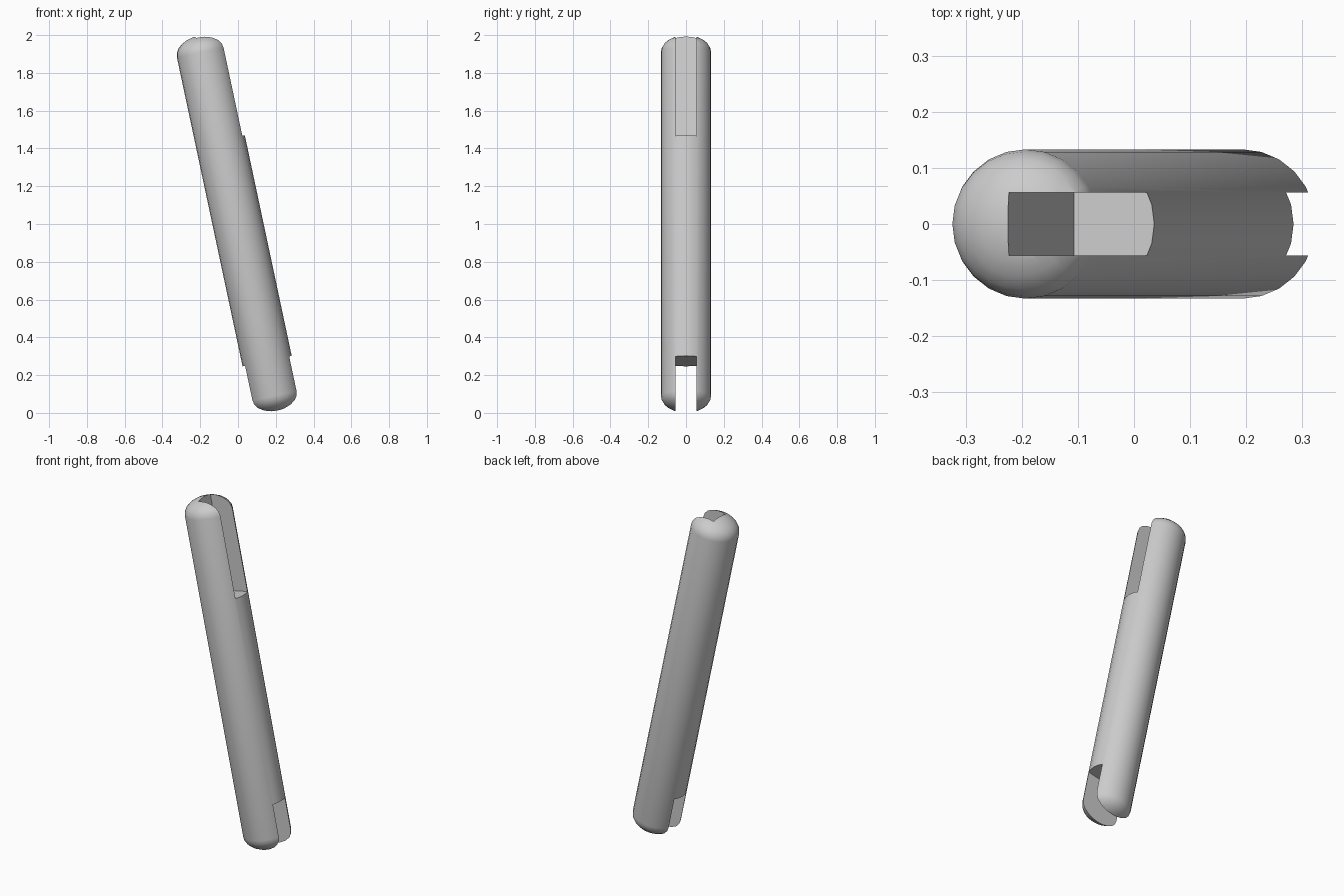
import bpy, bmesh, math
from mathutils import Matrix

cube = bpy.data.objects.get("Cube")
if cube:
    bpy.data.objects.remove(cube, do_unlink=True)

RADIUS, HALF, DOME = 0.133, 0.93, 0.088   # rod radius, half length to dome base, dome height
SIDES, RINGS = 24, 6
SLOT = 0.0565                             # half width of both slots
TILT = Matrix.Translation((0, 0, 1)) @ Matrix.Rotation(math.radians(-12), 4, 'Y')

grey = bpy.data.materials.new("plain_grey")
grey.use_nodes = True
colour = (0.6, 0.6, 0.6, 1)
grey.diffuse_color = colour
grey.node_tree.nodes["Principled BSDF"].inputs["Base Color"].default_value = colour


def add_object(name, bm):
    mesh = bpy.data.meshes.new(name)
    bmesh.ops.recalc_face_normals(bm, faces=bm.faces)
    bm.to_mesh(mesh)
    bm.free()
    mesh.materials.append(grey)
    obj = bpy.data.objects.new(name, mesh)
    bpy.context.collection.objects.link(obj)
    obj.matrix_world = TILT
    return obj


def slot_cutter(name, x0, x1, z0, z1):
    bm = bmesh.new()
    bmesh.ops.create_cube(bm, size=1)
    bmesh.ops.scale(bm, vec=(x1 - x0, 2 * SLOT, z1 - z0), verts=bm.verts)
    bmesh.ops.translate(bm, vec=((x0 + x1) / 2, 0, (z0 + z1) / 2), verts=bm.verts)
    obj = add_object(name, bm)
    obj.hide_render = True
    obj.hide_viewport = True
    return obj


# Rod with shallow domed ends, spun from half a profile
dome = [(RADIUS * math.cos(a), HALF + DOME * math.sin(a))
        for a in (i * math.pi / 2 / RINGS for i in range(RINGS))]
profile = [(0, -HALF - DOME)] + [(r, -z) for r, z in reversed(dome)] + dome + [(0, HALF + DOME)]
bm = bmesh.new()
verts = [bm.verts.new((r, 0, z)) for r, z in profile]
edges = [bm.edges.new(pair) for pair in zip(verts, verts[1:])]
bmesh.ops.spin(bm, geom=verts + edges, cent=(0, 0, 0), axis=(0, 0, 1),
               angle=math.tau, steps=SIDES, use_merge=True)
bmesh.ops.remove_doubles(bm, verts=bm.verts, dist=1e-5)
rod = add_object("rod", bm)

# Half-depth slot at the top, full slot through the bottom
cutters = [slot_cutter("top_slot_cutter", -0.0135, 0.3, 0.452, 1.2),
           slot_cutter("bottom_slot_cutter", -0.3, 0.3, -1.2, -0.742)]
for cutter in cutters:
    mod = rod.modifiers.new(cutter.name, 'BOOLEAN')
    mod.operation = 'DIFFERENCE'
    mod.solver = 'EXACT'
    mod.object = cutter

# Bake the cuts and smooth the round surfaces
bpy.context.view_layer.update()
depsgraph = bpy.context.evaluated_depsgraph_get()
cut_mesh = bpy.data.meshes.new_from_object(rod.evaluated_get(depsgraph))
rod.modifiers.clear()
rod.data = cut_mesh
for cutter in cutters:
    bpy.data.objects.remove(cutter, do_unlink=True)
bpy.ops.object.select_all(action='DESELECT')
rod.select_set(True)
bpy.context.view_layer.objects.active = rod
bpy.ops.object.shade_smooth_by_angle(angle=math.radians(40))
